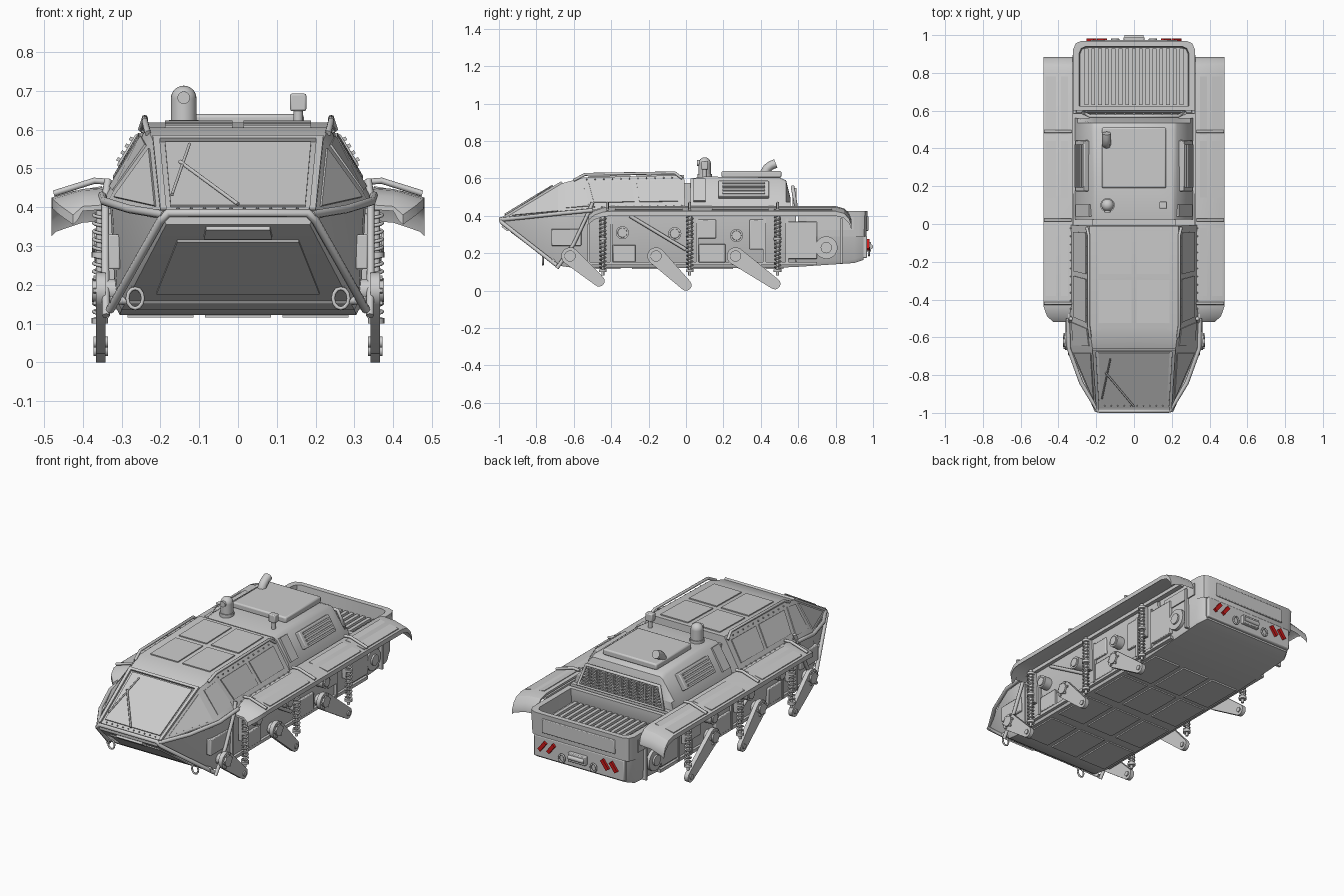
import bpy, bmesh, math
from mathutils import Vector, Matrix, Euler

if "Cube" in bpy.data.objects:
    bpy.data.objects.remove(bpy.data.objects["Cube"])

red = bpy.data.materials.new("red_lens")
red.diffuse_color = (0.6, 0.01, 0.01, 1)
red.use_nodes = True
red.node_tree.nodes["Principled BSDF"].inputs["Base Color"].default_value = red.diffuse_color

def finish(name, bm, mirror=False, bevel=0):
    bmesh.ops.recalc_face_normals(bm, faces=bm.faces)
    me = bpy.data.meshes.new(name)
    bm.to_mesh(me)
    bm.free()
    ob = bpy.data.objects.new(name, me)
    bpy.context.collection.objects.link(ob)
    if bevel:
        m = ob.modifiers.new("bevel", 'BEVEL')
        m.width, m.segments, m.limit_method = bevel, 2, 'ANGLE'
    if mirror:
        ob.modifiers.new("mirror", 'MIRROR')
    return ob

def mesh(name, verts, faces, **k):
    bm = bmesh.new()
    vs = [bm.verts.new(v) for v in verts]
    for f in faces:
        bm.faces.new([vs[i] for i in f])
    return finish(name, bm, **k)

def loft(name, secs, closed=False, **k):
    n, m = len(secs[0]), len(secs)
    verts = [p for s in secs for p in s]
    faces = [(i*n+j, i*n+(j+1) % n, ((i+1) % m)*n+(j+1) % n, ((i+1) % m)*n+j)
             for i in range(m if closed else m-1) for j in range(n)]
    if not closed:
        faces += [tuple(range(n)), tuple(range((m-1)*n, m*n))]
    return mesh(name, verts, faces, **k)

def full(half, y):
    return [(x, y, z) for x, z in half] + [(-x, y, z) for x, z in reversed(half)]

def box(name, c, s, rot=(0, 0, 0), **k):
    bm = bmesh.new()
    bmesh.ops.create_cube(bm, size=1, matrix=Matrix.LocRotScale(Vector(c), Euler(rot), Vector(s)))
    return finish(name, bm, **k)

def cyl(name, p0, p1, r, r2=None, seg=20, **k):
    a, b = Vector(p0), Vector(p1)
    bm = bmesh.new()
    mat = Matrix.Translation((a+b)/2) @ (b-a).to_track_quat('Z', 'Y').to_matrix().to_4x4()
    bmesh.ops.create_cone(bm, cap_ends=True, segments=seg, radius1=r, radius2=r if r2 is None else r2,
                          depth=(b-a).length, matrix=mat)
    return finish(name, bm, **k)

def tube(name, pts, r, mirror=False, cyclic=False):
    cu = bpy.data.curves.new(name, 'CURVE')
    cu.dimensions, cu.bevel_depth, cu.bevel_resolution, cu.use_fill_caps = '3D', r, 2, True
    for s in ((1, -1) if mirror else (1,)):
        sp = cu.splines.new('POLY')
        sp.points.add(len(pts)-1)
        for q, p in zip(sp.points, pts):
            q.co = (s*p[0], p[1], p[2], 1)
        sp.use_cyclic_u = cyclic
    ob = bpy.data.objects.new(name, cu)
    bpy.context.collection.objects.link(ob)

def on(quad, u, v):
    a, b, c, d = map(Vector, quad)
    return a.lerp(b, u).lerp(d.lerp(c, u), v)

def plate(name, quad, u0=0, u1=1, v0=0, v1=1, t=0.006, **k):
    # raised plate on part of a quad, pushed along its normal
    p = [on(quad, u, v) for u, v in ((u0, v0), (u1, v0), (u1, v1), (u0, v1))]
    n = (p[2]-p[0]).cross(p[3]-p[1]).normalized()
    return loft(name, [[q-n*0.004 for q in p], [q+n*t for q in p]], **k)

# lower hull with wedge prow
def hsec(y, wb, zb, wt, zt):
    return full([(wb, zb), (wb+0.01, zb+0.02), (wt, zt)], y)
loft("hull", [hsec(-0.985, 0.185, 0.355, 0.2, 0.385), hsec(-0.69, 0.3, 0.135, 0.325, 0.415),
              hsec(-0.6, 0.305, 0.122, 0.33, 0.42), hsec(0.48, 0.305, 0.122, 0.33, 0.43),
              hsec(0.585, 0.305, 0.127, 0.33, 0.43), hsec(0.59, 0.305, 0.127, 0.32, 0.345),
              hsec(0.9, 0.305, 0.148, 0.315, 0.345), hsec(0.95, 0.28, 0.165, 0.29, 0.345)])
prow = [(-0.3, -0.69, 0.135), (0.3, -0.69, 0.135), (0.185, -0.985, 0.355), (-0.185, -0.985, 0.355)]
plate("prow_panel", prow, 0.12, 0.88, 0.2, 0.82)
plate("number_panel", prow, 0.28, 0.72, 0.87, 0.98, t=0.012)
for i, y in enumerate((-0.6, -0.3, 0.0, 0.27)):
    for x in (-0.2, 0, 0.2):
        box("belly_panel", (x, y+0.13, 0.121), (0.17, 0.24, 0.012))

# cabin shell
B0, B1, B2, B3 = (0.2, -0.975, 0.385), (0.335, -0.66, 0.415), (0.345, -0.5, 0.425), (0.345, -0.005, 0.43)
T0, T1, T3 = (0.22, -0.66, 0.575), (0.235, -0.55, 0.605), (0.235, -0.01, 0.618)
mid = [(0, p[1], p[2]) for p in (B0, T0, T1, T3, B3)]
mesh("cabin", [B0, B1, B2, B3, T0, T1, T3] + mid,
     [(7, 0, 4, 8), (0, 1, 4), (1, 2, 5, 4), (2, 3, 6, 5), (4, 5, 9, 8), (5, 6, 10, 9), (3, 11, 10, 6)], mirror=True)
neg = lambda p: (-p[0], p[1], p[2])
screen = [neg(B0), B0, T0, neg(T0)]
plate("windscreen", screen, 0.07, 0.93, 0.08, 0.94)
for u in (0, 0.96):
    plate("windscreen_post", screen, u, u+0.04, 0, 1, t=0.012)
plate("windscreen_header", screen, 0, 1, 0.96, 1, t=0.012)
roof = [neg(T1), T1, T3, neg(T3)]
for u in (0.1, 0.53):
    for v in (0.05, 0.53):
        plate("roof_hatch", roof, u, u+0.37, v, v+0.42)
side = [B2, B3, T3, T1]
plate("rear_side_window", side, 0.52, 0.93, 0.25, 0.85, mirror=True)
plate("side_window", side, 0.04, 0.47, 0.25, 0.85, mirror=True)
plate("corner_window", [B1, B2, T1, T0], 0.12, 0.92, 0.15, 0.88, mirror=True)
b, c, d = Vector(B0), Vector(B1), Vector(T0)
g = (b+c+d)/3
tri = [g.lerp(p, 0.78) for p in (b, c, d)]
n = (c-b).cross(d-b).normalized()
loft("quarter_window", [[p-n*0.003 for p in tri], [p+n*0.006 for p in tri]], mirror=True)

# rivets along panel edges
for k in range(12):
    u = 0.03+k*0.085
    for v in (0.12, 0.93):
        p = on(side, u, v)
        cyl("rivet", p, p+Vector((0.006, 0, 0.004)), 0.004, seg=6, mirror=True)
    p = on(screen, u, 0.04)
    cyl("rivet", p, p+Vector((0, -0.003, 0.006)), 0.004, seg=6)

# wipers and roof rails
def scr(x, z, o=0.016):
    return (x, -0.975+(z-0.385)/0.613-o*0.5, z+o*0.8)
tube("wiper_arm", [scr(0, 0.395), scr(-0.15, 0.505)], 0.005)
tube("wiper_blade", [scr(-0.17, 0.42), scr(-0.125, 0.55)], 0.004)
tube("roof_rail", [(0.232, -0.6, 0.59), (0.24, -0.54, 0.622), (0.24, -0.06, 0.63), (0.25, -0.02, 0.6)], 0.008, True)

# bull bar tubing
tube("nose_bar", [(0.33, -0.69, 0.135), (0.2, -0.985, 0.365), (0.18, -0.99, 0.385), (-0.18, -0.99, 0.385),
                  (-0.2, -0.985, 0.365), (-0.33, -0.69, 0.135)], 0.011)
tube("upper_side_bar", [(0.19, -0.988, 0.38), (0.28, -0.84, 0.395), (0.345, -0.66, 0.415), (0.35, -0.5, 0.43)], 0.011, True)
tube("post_bar", [(0.34, -0.69, 0.12), (0.342, -0.6, 0.25), (0.342, -0.52, 0.42), (0.335, -0.5, 0.47)], 0.01, True)
cyl("lower_bar", (-0.33, -0.71, 0.16), (0.33, -0.71, 0.16), 0.011)
tube("tow_ring", [(0.265+0.02*math.cos(a*math.pi/6), -0.765, 0.165+0.026*math.sin(a*math.pi/6))
                  for a in range(12)], 0.005, True, True)
box("ring_lug", (0.265, -0.745, 0.195), (0.02, 0.04, 0.02), mirror=True)

# fenders with turned down ends
def fsec(y, dz, xo):
    return [(0.325, y, 0.452+dz), (0.4, y, 0.447+dz), (xo, y, 0.425+dz), (xo, y, 0.4+dz),
            (xo-0.012, y, 0.412+dz), (0.4, y, 0.435+dz), (0.325, y, 0.44+dz)]
loft("fender", [fsec(-0.52, -0.045, 0.425), fsec(-0.49, -0.02, 0.46), fsec(-0.44, -0.004, 0.478), fsec(-0.4, 0, 0.48),
                fsec(0.8, 0, 0.48), fsec(0.845, -0.012, 0.48), fsec(0.872, -0.04, 0.48), fsec(0.885, -0.075, 0.48)], mirror=True)
for y0, y1 in ((-0.38, -0.02), (0.14, 0.44), (0.47, 0.78)):
    plate("fender_panel", [(0.35, y0, 0.45), (0.468, y0, 0.43), (0.468, y1, 0.43), (0.35, y1, 0.45)], t=0.004, mirror=True)
for y in (-0.42, 0.02, 0.49):
    tube("fender_bracket", [(0.33, y, 0.465), (0.37, y, 0.468), (0.475, y, 0.435)], 0.008, True)
box("deck_rail", (0.335, 0.15, 0.425), (0.03, 1.3, 0.02), mirror=True)

# swing arms, shocks and rollers
def arm(py, pz, ey, ez):
    a0 = math.atan2(ez-pz, ey-py)
    prof = [(py+0.047*math.cos(a0+math.pi/2+math.pi*i/8), pz+0.047*math.sin(a0+math.pi/2+math.pi*i/8)) for i in range(9)]
    prof += [(ey+0.03*math.cos(a0-math.pi/2+math.pi*i/8), ez+0.03*math.sin(a0-math.pi/2+math.pi*i/8)) for i in range(9)]
    loft("swing_arm", [[(x, y, z) for y, z in prof] for x in (0.342, 0.366)], mirror=True)
    cyl("arm_hub", (0.3, py, pz), (0.376, py, pz), 0.03, mirror=True)
    cyl("arm_pin", (0.335, ey, ez), (0.372, ey, ez), 0.014, mirror=True)
    for i in range(6):
        y, z = py+0.037*math.cos(i*math.pi/3), pz+0.037*math.sin(i*math.pi/3)
        cyl("hub_bolt", (0.36, y, z), (0.373, y, z), 0.007, seg=6, mirror=True)
for py, pz, ey, ez, sy in ((-0.62, 0.185, -0.465, 0.052, -0.445), (-0.16, 0.185, 0.0, 0.03, 0.02),
                           (0.265, 0.185, 0.475, 0.037, 0.49)):
    arm(py, pz, ey, ez)
    cyl("shock_body", (0.356, sy, 0.2), (0.356, sy, 0.43), 0.01, mirror=True)
    cyl("shock_rod", (0.356, sy, 0.08), (0.356, sy, 0.22), 0.008, mirror=True)
    for z in (0.1, 0.27, 0.4):
        cyl("spring_seat", (0.356, sy, z), (0.356, sy, z+0.014), 0.021, mirror=True)
    tube("coil_spring", [(0.356+0.016*math.cos(i*math.pi/5), sy+0.016*math.sin(i*math.pi/5), 0.11+0.29*i/140)
                         for i in range(141)], 0.0045, True)
    box("shock_mount", (0.338, sy, 0.33), (0.025, 0.035, 0.2), mirror=True)
for y, z, r in ((-0.34, 0.31, 0.035), (-0.06, 0.305, 0.035), (0.27, 0.295, 0.035)):
    cyl("return_roller", (0.3, y, z), (0.37, y, z), r, mirror=True)
    cyl("roller_cap", (0.36, y, z), (0.376, y, z), r*0.8, r*0.7, mirror=True)
cyl("drive_hub", (0.3, 0.75, 0.23), (0.335, 0.75, 0.23), 0.06, seg=28, mirror=True)
cyl("drive_shaft", (0.3, 0.75, 0.23), (0.345, 0.75, 0.23), 0.03, mirror=True)

# hull side boxes, ribs and braces
for y, z, sy, sz in ((-0.64, 0.285, 0.16, 0.09), (-0.33, 0.2, 0.12, 0.09), (0.11, 0.33, 0.1, 0.1), (0.14, 0.2, 0.14, 0.1),
                     (0.62, 0.27, 0.16, 0.2), (0.38, 0.3, 0.08, 0.16)):
    box("side_box", (0.319, y, z), (0.03, sy, sz), bevel=0.004, mirror=True)
for y in (-0.52, -0.4, 0.06, 0.42, 0.54, 0.83):
    box("side_rib", (0.322, y, 0.265), (0.025, 0.014, 0.24), mirror=True)
tube("side_brace", [(0.334, -0.3, 0.4), (0.334, 0.0, 0.22)], 0.01, True)
box("side_sill", (0.318, 0.05, 0.145), (0.024, 1.3, 0.018), mirror=True)

# engine cover with side vents
def esec(y, zt, w=0.228):
    return full([(0.315, 0.42), (0.3, 0.475), (w, zt-0.012), (w-0.02, zt)], y)
loft("engine_cover", [esec(0.025, 0.6), esec(0.1, 0.61), esec(0.5, 0.605), esec(0.535, 0.59), esec(0.56, 0.49)])
box("engine_gap", (0, 0.01, 0.5), (0.44, 0.05, 0.15))
box("engine_hatch", (0, 0.35, 0.622), (0.34, 0.32, 0.035), bevel=0.008)
eside = [(0.3, 0.03, 0.475), (0.3, 0.56, 0.475), (0.228, 0.56, 0.593), (0.228, 0.03, 0.593)]
plate("vent_pod", eside, 0.27, 0.78, 0.15, 0.85, t=0.028, bevel=0.005, mirror=True)
for i in range(4):
    plate("vent_slat", eside, 0.31, 0.74, 0.23+i*0.15, 0.3+i*0.15, t=0.036, mirror=True)
plate("cover_band", eside, 0.02, 0.14, 0, 1, t=0.012, mirror=True)

# rear radiator grille
tube("grille_frame", [(-0.27, 0.59, 0.44), (-0.23, 0.57, 0.555), (0.23, 0.57, 0.555), (0.27, 0.59, 0.44)], 0.01, cyclic=True)
for i in range(6):
    z = 0.455+i*0.016
    box("grille_bar", (0, 0.587-i*0.003, z), (0.5-i*0.01, 0.012, 0.006))
for i in range(9):
    box("grille_post", (-0.2+i*0.05, 0.58, 0.495), (0.008, 0.02, 0.11))

# roof equipment
cyl("sensor_base", (-0.14, 0.1, 0.6), (-0.14, 0.1, 0.625), 0.038)
cyl("sensor_body", (-0.14, 0.1, 0.6), (-0.14, 0.1, 0.68), 0.033, seg=24)
bm = bmesh.new()
bmesh.ops.create_uvsphere(bm, u_segments=24, v_segments=12, radius=0.033, matrix=Matrix.Translation((-0.14, 0.1, 0.68)))
finish("sensor_dome", bm)
cyl("sensor_lens", (-0.14, 0.06, 0.682), (-0.14, 0.1, 0.682), 0.016)
cyl("beacon_stem", (0.155, 0.1, 0.6), (0.155, 0.1, 0.66), 0.012)
box("beacon", (0.155, 0.1, 0.67), (0.042, 0.036, 0.045), bevel=0.005)
tube("exhaust_pipe", [(-0.145, 0.42, 0.6), (-0.145, 0.422, 0.635), (-0.145, 0.435, 0.655), (-0.145, 0.455, 0.67),
                      (-0.145, 0.48, 0.68)], 0.024)

# cargo bed
def bed(w, y0, y1, ch, z):
    return [(w, y0, z), (w, y1-ch, z), (w-ch*0.3, y1-ch*0.3, z), (w-ch, y1, z)] + \
           [(ch-w, y1, z), (ch*0.3-w, y1-ch*0.3, z), (-w, y1-ch, z), (-w, y0, z)]
loft("bed_wall", [bed(0.318, 0.6, 0.965, 0.045, 0.29), bed(0.322, 0.6, 0.97, 0.045, 0.425),
                  bed(0.29, 0.625, 0.94, 0.035, 0.425), bed(0.285, 0.625, 0.935, 0.035, 0.335)], closed=True)
for i in range(15):
    box("bed_slat", (-0.252+i*0.036, 0.78, 0.35), (0.02, 0.3, 0.02))
box("tailgate_panel", (0, 0.968, 0.36), (0.46, 0.014, 0.08), bevel=0.004)
box("bed_side_panel", (0.32, 0.77, 0.36), (0.012, 0.25, 0.07), mirror=True)

# rear panel, lamps and hitch
box("rear_panel", (0, 0.953, 0.235), (0.57, 0.03, 0.12), bevel=0.006)
for x in (0.17, 0.225):
    box("tail_light", (x, 0.972, 0.245), (0.02, 0.02, 0.062), rot=(0, -0.65, 0), mirror=True).data.materials.append(red)
box("hitch_block", (0, 0.975, 0.235), (0.11, 0.03, 0.05), bevel=0.004)
cyl("hitch_pin", (-0.05, 0.987, 0.235), (0.05, 0.987, 0.235), 0.013)
tube("rear_tow_ring", [(0.1+0.018*math.cos(a*math.pi/6), 0.978, 0.21+0.022*math.sin(a*math.pi/6))
                       for a in range(12)], 0.005, True, True)

# smooth round parts, keep hard edges
for ob in bpy.data.objects:
    if ob.type == 'MESH':
        ob.select_set(True)
        bpy.context.view_layer.objects.active = ob
bpy.ops.object.shade_smooth_by_angle(angle=math.radians(30))
